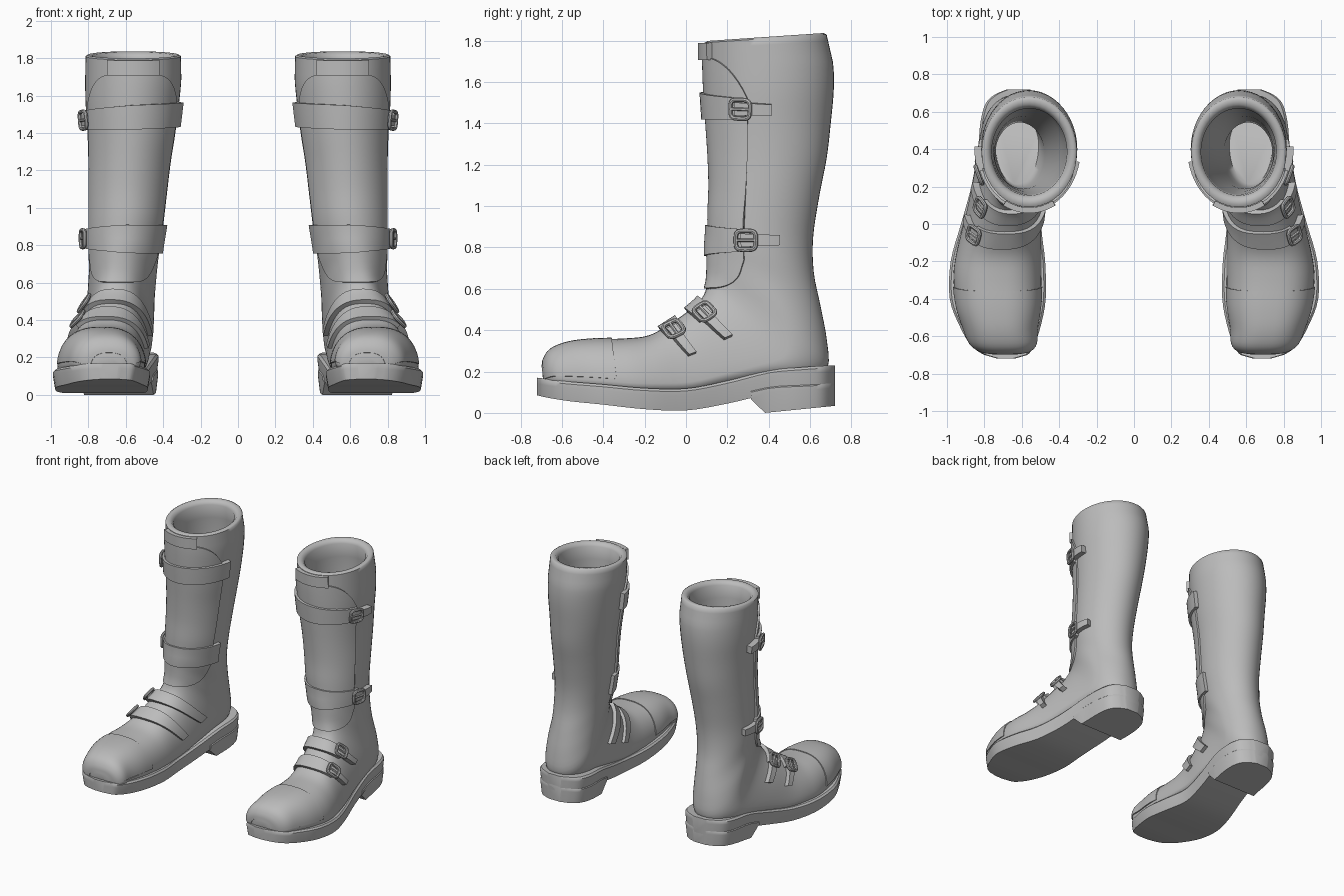
import bpy, bmesh
from math import sin, cos, pi, copysign
from mathutils import Vector

cube = bpy.data.objects.get("Cube")
if cube:
    bpy.data.objects.remove(cube, do_unlink=True)

leather = bpy.data.materials.new("grey leather")
leather.use_nodes = True
GREY = (0.5, 0.5, 0.5, 1)
leather.diffuse_color = GREY
leather.node_tree.nodes["Principled BSDF"].inputs["Base Color"].default_value = GREY

# Upper stations: front y, z, back y, z, half width, centre x, widest point
FOOT = [
    (-.695, .20, -.69, .14, .06, .69, .3), (-.69, .25, -.67, .12, .13, .69, .3),
    (-.655, .305, -.63, .11, .175, .70, .3), (-.57, .34, -.55, .09, .195, .715, .3),
    (-.45, .355, -.42, .08, .225, .725, .28), (-.3, .36, -.26, .07, .235, .73, .26),
    (-.18, .375, -.12, .07, .225, .72, .24), (-.08, .43, .05, .08, .205, .70, .2),
    (.02, .50, .22, .12, .195, .675, .18), (.08, .56, .42, .15, .185, .655, .2),
    (.105, .63, .60, .16, .18, .64, .25), (.11, .69, .685, .22, .18, .63, .35)]
SHAFT = [
    (.11, .75, .68, .36, .18, .625, .42), (.11, .81, .65, .52, .182, .615, .5),
    (.115, .87, .618, .68, .19, .61, .5), (.115, .96, .615, .85, .2, .60, .5),
    (.12, 1.1, .645, 1.05, .21, .59, .5), (.115, 1.25, .68, 1.23, .22, .58, .5),
    (.105, 1.4, .7, 1.4, .235, .57, .5), (.095, 1.55, .715, 1.57, .25, .565, .5),
    (.09, 1.68, .71, 1.7, .257, .56, .5), (.09, 1.79, .68, 1.83, .255, .56, .5)]
STATIONS = FOOT + SHAFT
TOP = len(STATIONS) - 1

# Sole stations: y, inner x, outer x, top z, bottom z
SOLE = [
    (-.72, .64, .73, .17, .085), (-.70, .57, .80, .168, .08), (-.65, .535, .87, .16, .07),
    (-.55, .50, .93, .15, .055), (-.4, .472, .985, .138, .04), (-.2, .475, .98, .12, .018),
    (0, .495, .925, .118, .012), (.2, .47, .87, .155, .045), (.4, .435, .835, .205, .09),
    (.55, .425, .82, .22, .1), (.65, .45, .79, .227, .105), (.70, .51, .73, .23, .11),
    (.72, .56, .68, .23, .11)]


def sample(table, u):
    """Smooth interpolation through the rows of a table."""
    last = len(table) - 1
    i = max(0, min(int(u), last - 1))
    t = u - i
    rows = [table[max(0, min(k, last))] for k in range(i - 1, i + 3)]
    return [b + t * ((c - a) + t * (2*a - 5*b + 4*c - d + t * (3*b - a - 3*c + d))) / 2
            if t else b for a, b, c, d in zip(*rows)] if i and i < last - 1 else \
           [b + t * (c - b) for b, c in zip(rows[1], rows[2])]


def surface(u, th):
    """Point on the upper; th = 0 is the front, positive is the outer side."""
    ty, tz, by, bz, w, cx, a = sample(STATIONS, u)
    p = .75 + .25 * max(0, min(1, (u - 8) / 5))
    c, s = cos(th), sin(th)
    v = a + c * ((1 - a) if c > 0 else a)
    return Vector((cx + w * copysign(abs(s) ** p, s), by + v * (ty - by), bz + v * (tz - bz)))


def normal(u, th):
    e = .02
    n = (surface(min(u + e, TOP), th) - surface(u - e, th)).cross(
        surface(u, th + e) - surface(u, th - e)).normalized()
    centre = (surface(u, 0) + surface(u, pi)) / 2
    return n if n.dot(surface(u, th) - centre) > 0 else -n


def at_height(z, th):
    """Station on the shaft where the upper reaches height z."""
    lo, hi = 8, TOP
    for _ in range(24):
        mid = (lo + hi) / 2
        if surface(mid, th).z < z:
            lo = mid
        else:
            hi = mid
    return lo


def loft(name, rings, closed=False, angle=.7):
    """Skin closed rings into a mesh, mirrored to make the pair."""
    bm = bmesh.new()
    vs = [[bm.verts.new(p) for p in ring] for ring in rings]
    n = len(rings[0])
    for a, b in zip(vs, vs[1:] + (vs[:1] if closed else [])):
        for k in range(n):
            bm.faces.new((a[k], a[(k + 1) % n], b[(k + 1) % n], b[k]))
    if not closed:
        bm.faces.new(vs[0])
        bm.faces.new(vs[-1])
    bmesh.ops.recalc_face_normals(bm, faces=bm.faces)
    mesh = bpy.data.meshes.new(name)
    bm.to_mesh(mesh)
    bm.free()
    mesh.materials.append(leather)
    ob = bpy.data.objects.new(name, mesh)
    bpy.context.collection.objects.link(ob)
    bpy.ops.object.select_all(action='DESELECT')
    ob.select_set(True)
    bpy.context.view_layer.objects.active = ob
    bpy.ops.object.shade_smooth_by_angle(angle=angle)
    ob.modifiers.new("pair", 'MIRROR').use_mirror_merge = False


def patch(name, station, th0, th1, off, steps=24, rows=4, depth=None):
    """Raised leather piece lying on the upper."""
    inner = -.01 if depth is None else off - depth
    rings = []
    for i in range(steps + 1):
        th = th0 + (th1 - th0) * i / steps
        us = [station(th, 2 * k / rows - 1) for k in range(rows + 1)]
        pts = [(surface(u, th), normal(u, th)) for u in us]
        rings.append([p + n * off for p, n in pts] + [p + n * inner for p, n in reversed(pts)])
    loft(name, rings)


def buckle(name, station, th, off, length, height):
    """Rounded square frame with a prong."""
    u = station(th, 0)
    n = normal(u, th)
    d = surface(station(th + .05, 0), th + .05) - surface(station(th - .05, 0), th - .05)
    d = (d - n * d.dot(n)).normalized()
    b = n.cross(d)
    c = surface(u, th) + n * off
    rings = []
    for k in range(24):
        ca, sa = cos(k * pi / 12), sin(k * pi / 12)
        x, y = (copysign(abs(q) ** .5, q) for q in (ca, sa))
        out = (d * ca + b * sa).normalized()
        mid = c + d * x * length + b * y * height
        rings.append([mid + (out * cos(j * pi / 4) + n * sin(j * pi / 4)) * .011 for j in range(8)])
    loft(name + "_frame", rings, closed=True)
    loft(name + "_prong", [[c + d * length * e + (b * cos(j * pi / 3) + n * sin(j * pi / 3)) * .008
                            for j in range(6)] for e in (-1, 1)])


def strap(name, station, th0, thb, tip, off, length, height):
    """Band across the front, buckle on the outer side, loose end behind it."""
    patch(name, station, th0, thb + .06, off)
    patch(name + "_end", lambda th, s: station(th, s * .6), thb - .1, tip, off + .012, 12)
    buckle(name + "_buckle", station, thb, off + .014, length, height)


# Upper with an open, hollow shaft
ANGLES = [2 * pi * k / 48 for k in range(48)]
rings = [[surface(i / 4, th) for th in ANGLES] for i in range(TOP * 4 + 1)]
for u, k, drop in ((TOP, .95, -.008), (TOP, .86, -.004), (TOP, .79, .02), (20, .78, 0), (18, .77, 0),
                   (16, .74, 0), (14, .7, 0), (13, .68, 0), (12, .64, 0)):
    mid = (surface(u, 0) + surface(u, pi)) / 2
    rings.append([mid.lerp(surface(u, th), k) - Vector((0, 0, drop)) for th in ANGLES])
loft("boot_upper", rings, angle=1.0)


# Sole and heel block
def slab(y, xl, xr, zt, zb):
    r = min(.012, (xr - xl) / 6)
    return [Vector((x, y, z)) for x, z in (
        (xl + r, zt), (xl, zt - .012), (xl, zt - .03), (xl + r, zb),
        (xr - r, zb), (xr, zt - .03), (xr, zt - .012), (xr - r, zt))]


END = len(SOLE) - 1
loft("sole", [slab(*sample(SOLE, i / 4)) for i in range(END * 4 + 1)])
heel = []
for i in [7.55, 7.9] + [8 + k / 4 for k in range((END - 8) * 4 + 1)]:
    y, xl, xr, zt, zb = sample(SOLE, i)
    low = zb - .005 if i < 7.6 else max(0, (y - .38) * .1)
    heel.append(slab(y, xl + .002, xr - .002, zb + .04, low))
loft("heel", heel)

# Toe cap
patch("toe_cap", lambda th, s: .5 + 4.1 * (s + 1) / 2, -1.5, 1.5, .006, 32, 16)


# Front panel with rounded corners, and the tongue above it
def panel(th, s):
    t = abs(th / 1.22) ** 4
    low, high = .6 + .14 * t, 1.72 - .2 * t
    return at_height(low + (high - low) * (s + 1) / 2, th)


patch("front_panel", panel, -1.22, 1.22, .012, 32, 30)
patch("tongue", lambda th, s: at_height(1.755 + .045 * s, th) - .02, -.5, .5, .032, 12, 4, .03)

# Shaft straps
strap("top_strap", lambda th, s: at_height(1.485 - .012 * th + s * (.065 - .012 * max(th, 0)), th),
      -1.35, 1.14, 1.6, .03, .05, .046)
strap("ankle_strap", lambda th, s: at_height(.835 + s * (.075 - .018 * max(th, 0)), th),
      -1.45, 1.3, 1.9, .024, .05, .046)


# Instep straps, narrowing in station width as the sections fan out
def instep(start, half):
    return lambda th, s: start + .3 * th * th + s * half / (1 + .7 * th * th)


strap("upper_instep_strap", instep(8.35, .52), -1.25, .62, 1.12, .026, .045, .042)
strap("lower_instep_strap", instep(6.95, .42), -1.25, .6, 1.15, .022, .045, .042)
